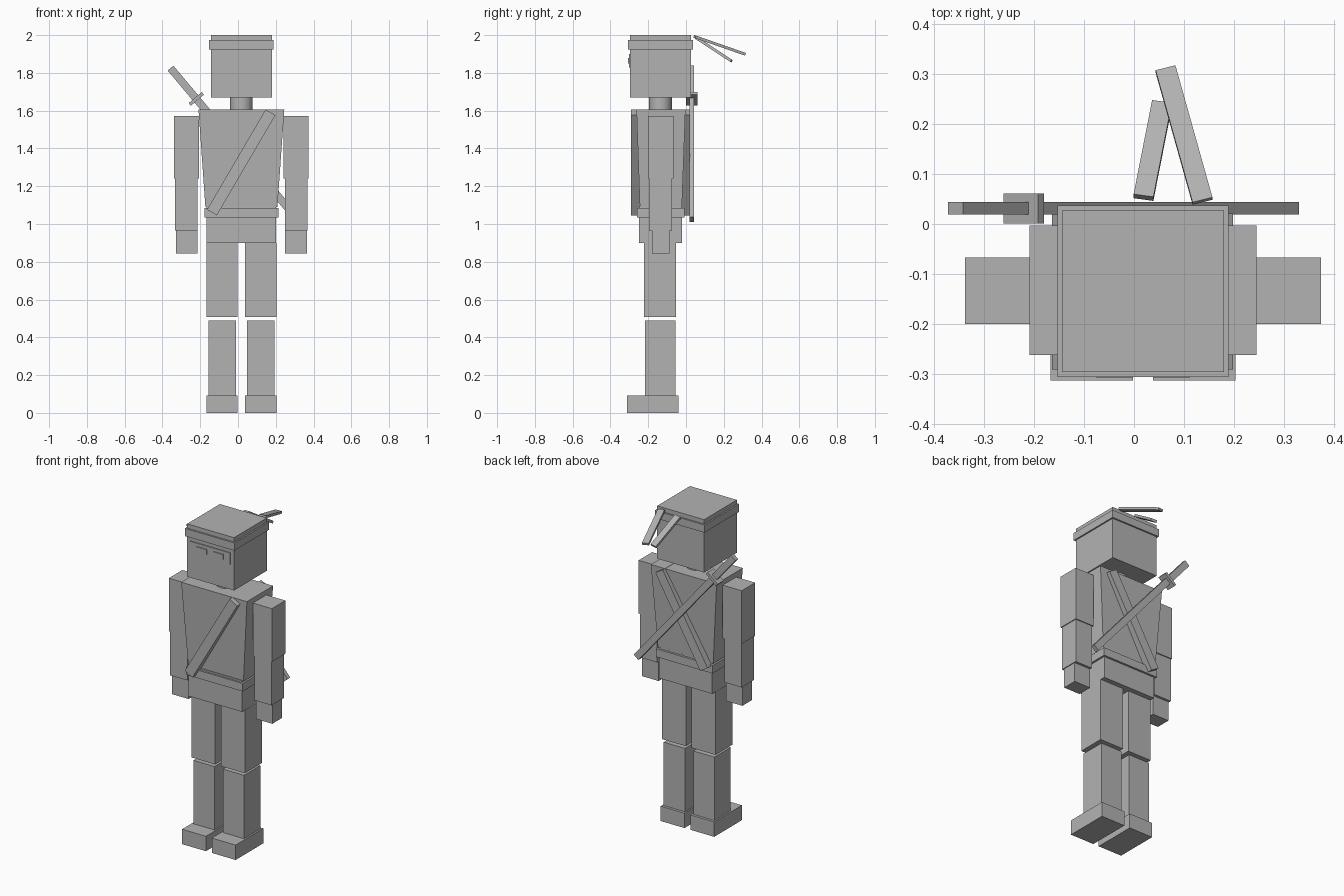
import bpy
from mathutils import Vector, Matrix

cube = bpy.data.objects.get("Cube")
if cube:
    bpy.data.objects.remove(cube, do_unlink=True)

grey = bpy.data.materials.new("plain grey")
grey.use_nodes = True
GREY = (0.45, 0.45, 0.45, 1)
grey.diffuse_color = GREY
grey.node_tree.nodes["Principled BSDF"].inputs["Base Color"].default_value = GREY

MID = 0.018    # centre plane of the figure
DEPTH = -0.135  # centre of the body front to back


def finish(name):
    obj = bpy.context.object
    obj.name = name
    obj.data.materials.append(grey)
    return obj


def box(name, x, y, z):
    """Box from (min, max) ranges."""
    bpy.ops.mesh.primitive_cube_add(size=1)
    obj = finish(name)
    mid = [(a + b) / 2 for a, b in (x, y, z)]
    size = [b - a for a, b in (x, y, z)]
    obj.data.transform(Matrix.Translation(mid) @ Matrix.Diagonal(size + [1]))
    return obj


def centred(name, half_x, y, z):
    return box(name, (MID - half_x, MID + half_x), y, z)


def pair(name, inner, outer, y, z):
    """Matching boxes on both sides of the centre plane."""
    box("left_" + name, (MID + inner, MID + outer), y, z)
    box("right_" + name, (MID - outer, MID - inner), y, z)


def bar(name, start, end, width, depth, across):
    """Straight bar between two points, 'across' gives its width direction."""
    a, b = Vector(start), Vector(end)
    along = (b - a).normalized()
    side = Vector(across)
    side = (side - along * side.dot(along)).normalized()
    normal = along.cross(side)
    bpy.ops.mesh.primitive_cube_add(size=1)
    obj = finish(name)
    turn = Matrix((side, normal, along)).transposed().to_4x4()
    scale = Matrix.Diagonal((width, depth, (b - a).length, 1))
    obj.data.transform(Matrix.Translation((a + b) / 2) @ turn @ scale)
    return obj


# Head, headband and eye opening
centred("head", 0.162, (-0.296, 0.027), (1.67, 2.0))
centred("headband", 0.171, (-0.306, 0.037), (1.925, 1.973))
centred("eye_panel", 0.139, (-0.302, -0.29), (1.828, 1.9))
pair("eye", 0.021, 0.094, (-0.307, -0.3), (1.85, 1.88))

# Neck
bpy.ops.mesh.primitive_cylinder_add(vertices=32, radius=0.06, depth=0.1,
                                    location=(MID, DEPTH, 1.64))
finish("neck")
bpy.ops.object.shade_smooth_by_angle()

# Torso narrowing to the waist, belt and hips
torso = centred("torso", 0.227, (-0.262, -0.003), (1.09, 1.605))
for v in torso.data.vertices:
    if v.co.z < 1.3:
        v.co.x = MID + (v.co.x - MID) * 0.84
        v.co.y = DEPTH + (v.co.y - DEPTH) * 0.86
centred("belt", 0.196, (-0.26, -0.008), (1.035, 1.085))
centred("hips", 0.184, (-0.249, -0.021), (0.9, 1.095))

# Diagonal strap passing around the chest and back
bar("chest_strap", (-0.138, DEPTH, 1.061), (0.172, DEPTH, 1.591),
    0.06, 0.312, (1, 0, 0))

# Arms
pair("upper_arm", 0.224, 0.356, (-0.2, -0.067), (1.24, 1.572))
pair("forearm", 0.232, 0.351, (-0.195, -0.073), (0.965, 1.24))
pair("hand", 0.232, 0.346, (-0.181, -0.088), (0.843, 0.965))

# Legs
pair("thigh", 0.02, 0.185, (-0.222, -0.052), (0.507, 0.9))
pair("shin", 0.029, 0.175, (-0.216, -0.056), (0.092, 0.489))
pair("foot", 0.02, 0.185, (-0.313, -0.04), (0, 0.093))

# Sword on the back with its hand guard
top, tip = Vector((-0.357, 0.031, 1.825)), Vector((0.315, 0.031, 1.024))
bar("sword", top, tip, 0.04, 0.025, (1, 0, 0))
along = (tip - top).normalized()
guard = top.lerp(tip, 0.203)
bar("sword_guard", guard - along * 0.009, guard + along * 0.009,
    0.09, 0.06, (1, 0, 0))

# Loose ends of the headband knot
bar("long_band_tail", (0.137, 0.046, 1.992), (0.063, 0.31, 1.9),
    0.041, 0.015, (1, 0, 0))
bar("short_band_tail", (0.019, 0.053, 1.986), (0.056, 0.241, 1.863),
    0.04, 0.015, (1, 0, 0))
